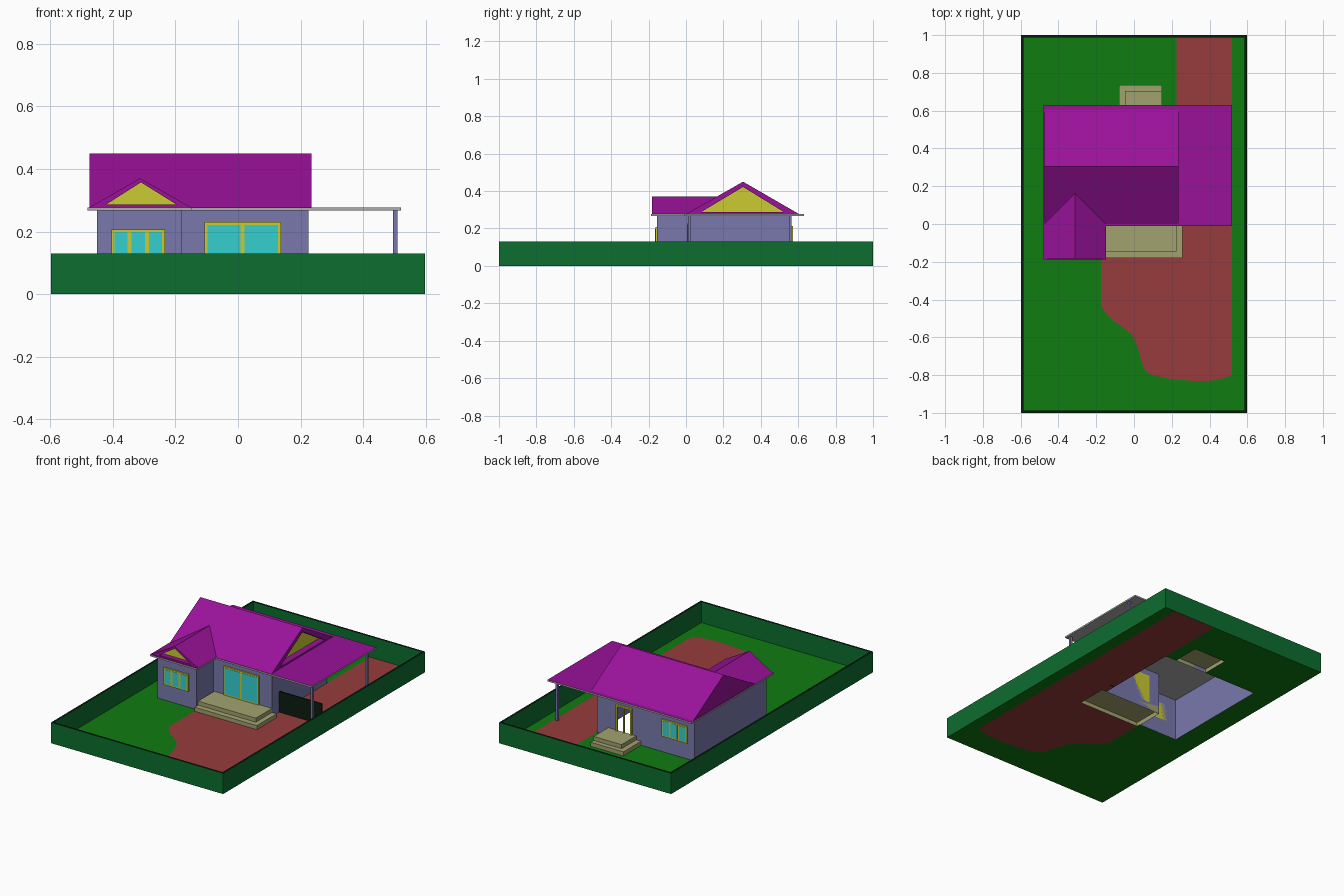
import bpy, bmesh

if "Cube" in bpy.data.objects:
    bpy.data.objects.remove(bpy.data.objects["Cube"])

def mat(name, r, g, b):
    m = bpy.data.materials.new(name)
    m.diffuse_color = (r, g, b, 1)
    m.use_nodes = True
    m.node_tree.nodes["Principled BSDF"].inputs["Base Color"].default_value = m.diffuse_color
    return m

PURPLE = mat("roof purple", .32, .006, .32)
LAWN = mat("lawn green", .005, .20, .005)
DRIVE = mat("drive red", .31, .045, .045)
WALL = mat("wall lavender", .19, .19, .42)
YELLOW = mat("trim yellow", .60, .60, .033)
CYAN = mat("glass cyan", .036, .63, .63)
FENCE = mat("fence green", .004, .155, .028)
STONE = mat("step khaki", .36, .36, .16)
GREY = mat("eave grey", .42, .42, .42)
DARK = mat("gate dark green", .003, .012, .005)

def build(name, verts, faces, mats, rule=None, fix=True):
    """Mesh object; rule(face) gives the material slot."""
    me = bpy.data.meshes.new(name)
    me.from_pydata(verts, [], faces)
    for m in mats:
        me.materials.append(m)
    bm = bmesh.new()
    bm.from_mesh(me)
    if fix:
        bmesh.ops.recalc_face_normals(bm, faces=bm.faces)
    bm.normal_update()
    if rule:
        for f in bm.faces:
            f.material_index = rule(f)
    bm.to_mesh(me)
    bm.free()
    ob = bpy.data.objects.new(name, me)
    bpy.context.collection.objects.link(ob)
    return ob

def prism(name, outline, z0, z1, mats, top=True, bottom=True, rule=None, skip=()):
    """Extrude an anticlockwise outline; skip drops side faces by index."""
    n = len(outline)
    verts = [(x, y, z) for z in (z0, z1) for x, y in outline]
    faces = [(i, (i + 1) % n, n + (i + 1) % n, n + i) for i in range(n) if i not in skip]
    if top:
        faces.append(tuple(range(n, 2 * n)))
    if bottom:
        faces.append(tuple(reversed(range(n))))
    return build(name, verts, faces, mats, rule, fix=False)

def rect(x0, x1, y0, y1):
    return [(x0, y0), (x1, y0), (x1, y1), (x0, y1)]

def box(name, x0, x1, y0, y1, z0, z1, m, **kw):
    return prism(name, rect(x0, x1, y0, y1), z0, z1, [m], **kw)

# main sizes
LX = .597
WX0, WX1, BX = -.45, .225, -.18
WY0, WY1, BY = .015, .56, -.155
EAVE = .267

# ground: lawn and drive meet along one curved edge, both stop at the house
curve = [(.52, -.80), (.46, -.82), (.405, -.83), (.30, -.83), (.19, -.82), (.095, -.80),
         (.062, -.78), (.045, -.745), (.032, -.70), (.02, -.655), (-.01, -.59),
         (-.055, -.55), (-.12, -.505), (-.155, -.465), (-.175, -.43)]
lawn = [(-LX, -1), (LX, -1), (LX, 1), (.52, 1)] + curve + [
    (-.175, BY), (WX0, BY), (WX0, WY1), (-.08, WY1), (-.08, .735), (.147, .735),
    (.147, WY1), (WX1, WY1), (WX1, 1), (-LX, 1)]
drive = [(WX1, 1), (WX1, WY0), (.257, WY0), (.257, -.18), (-.175, -.18)] + curve[::-1] + [(.52, 1)]
for name, pts, m in (("lawn", lawn, LAWN), ("drive", drive, DRIVE)):
    build(name, [(x, y, 0) for x, y in pts], [tuple(range(len(pts)))], [m], fix=False)

# boundary fence: open ring with a dark top
t = .012
rings = [rect(-LX, LX, -1, 1), rect(-LX + t, LX - t, -1 + t, 1 - t)]
fv = [(x, y, z) for r in rings for z in (0, .13) for x, y in r]
ff = []
for i in range(4):
    j = (i + 1) % 4
    ff += [(i, j, 4 + j, 4 + i), (8 + j, 8 + i, 12 + i, 12 + j), (4 + i, 4 + j, 12 + j, 12 + i)]
build("fence", fv, ff, [FENCE, DARK], lambda f: int(f.normal.z > .5), fix=False)

# gate across the carport
box("carport_gate", WX1, .52, .085, .095, 0, .13, DARK)

# house walls, hollow with no floor; the back wall is split round the doorway
L = [(WX0, BY), (BX, BY), (BX, WY0), (WX1, WY0), (WX1, WY1), (WX0, WY1)]
prism("house_walls", L, 0, EAVE, [WALL], top=False, bottom=False, skip=(4,))
DX0, DX1, DZ0, DZ1 = -.012, .078, .05, .205
bv, bf = [], []
for x0, x1, z0, z1 in ((WX0, DX0, 0, EAVE), (DX1, WX1, 0, EAVE),
                       (DX0, DX1, DZ1, EAVE), (DX0, DX1, 0, DZ0)):
    k = len(bv)
    bv += [(x1, WY1, z0), (x0, WY1, z0), (x0, WY1, z1), (x1, WY1, z1)]
    bf.append((k, k + 1, k + 2, k + 3))
build("back_wall", bv, bf, [WALL], fix=False)

# eave slab: grey with a purple top
slab = [(-.48, -.188), (-.148, -.188), (-.148, -.01), (.52, -.01), (.52, .63), (-.48, .63)]
prism("eave_slab", slab, EAVE, .277, [GREY, PURPLE], rule=lambda f: int(f.normal.z > .5))

def gable(name, outer, inner, v0, v1, depth, place):
    """Gable roof with a recessed yellow panel at end v0, closed at end v1."""
    s = 1 if v1 > v0 else -1
    verts = [place(u, v, z) for tri, v in ((outer, v0), (inner, v0), (inner, v0 + s * depth), (outer, v1))
             for u, z in tri]
    faces = [(6, 7, 8), (9, 10, 11)]
    for i in range(3):
        j = (i + 1) % 3
        faces += [(i, j, 3 + j, 3 + i), (3 + i, 3 + j, 6 + j, 6 + i)]
        if i < 2:
            faces.append((i, j, 9 + j, 9 + i))
    ob = build(name, verts, faces, [PURPLE, YELLOW])
    ob.data.polygons[0].material_index = 1

gable("main_roof", [(0, .277), (.305, .45), (.605, .277)], [(.08, .287), (.305, .422), (.525, .287)],
      .235, -.475, .04, lambda u, v, z: (v, u, z))
gable("porch_roof", [(-.475, .277), (-.3125, .37), (-.15, .277)],
      [(-.42, .287), (-.31, .357), (-.198, .287)], -.182, .164, .03, lambda u, v, z: (u, v, z))

# carport posts
for name, y in (("front", .012), ("back", .55)):
    box(name + "_post", .495, .509, y, y + .014, 0, EAVE, WALL)

def window(name, x0, x1, z0, z1, y, side, panes, bar=.013, edge=.009):
    """Yellow plate on the wall with glass plates; side is -1 front, +1 back."""
    ys = sorted((y, y + side * .008))
    box(name + "_frame", x0, x1, *ys, z0, z1, YELLOW)
    w = (x1 - x0 - 2 * edge - (panes - 1) * bar) / panes
    ys = sorted((y + side * .008, y + side * .0095))
    for i in range(panes):
        a = x0 + edge + i * (w + bar)
        box(f"{name}_glass_{i + 1}", a, a + w, *ys, z0 + edge, z1 - edge, CYAN)

window("front_window", -.404, -.233, .10, .207, BY, -1, 3)
window("patio_door", -.107, .137, .05, .23, WY0, -1, 2)
window("back_window", -.404, -.226, .10, .207, WY1, 1, 3)

# open back doorway: yellow surround and centre bar
for name, x0, x1, z0, z1 in (("left", DX0 - .009, DX0, DZ0, DZ1), ("right", DX1, DX1 + .009, DZ0, DZ1),
                             ("top", DX0 - .009, DX1 + .009, DZ1, DZ1 + .009),
                             ("centre", .03, .038, DZ0, DZ1)):
    box("doorway_" + name, x0, x1, WY1, WY1 + .012, z0, z1, YELLOW)

# stone steps, open underneath
box("front_step_lower", -.175, .257, -.18, WY0, 0, .025, STONE, bottom=False)
box("front_step_upper", -.175, .225, -.145, WY0, .025, .05, STONE, bottom=False)
box("back_step_lower", -.08, .147, WY1, .735, 0, .025, STONE, bottom=False)
box("back_step_upper", -.047, .147, WY1, .705, .025, .05, STONE, bottom=False)
